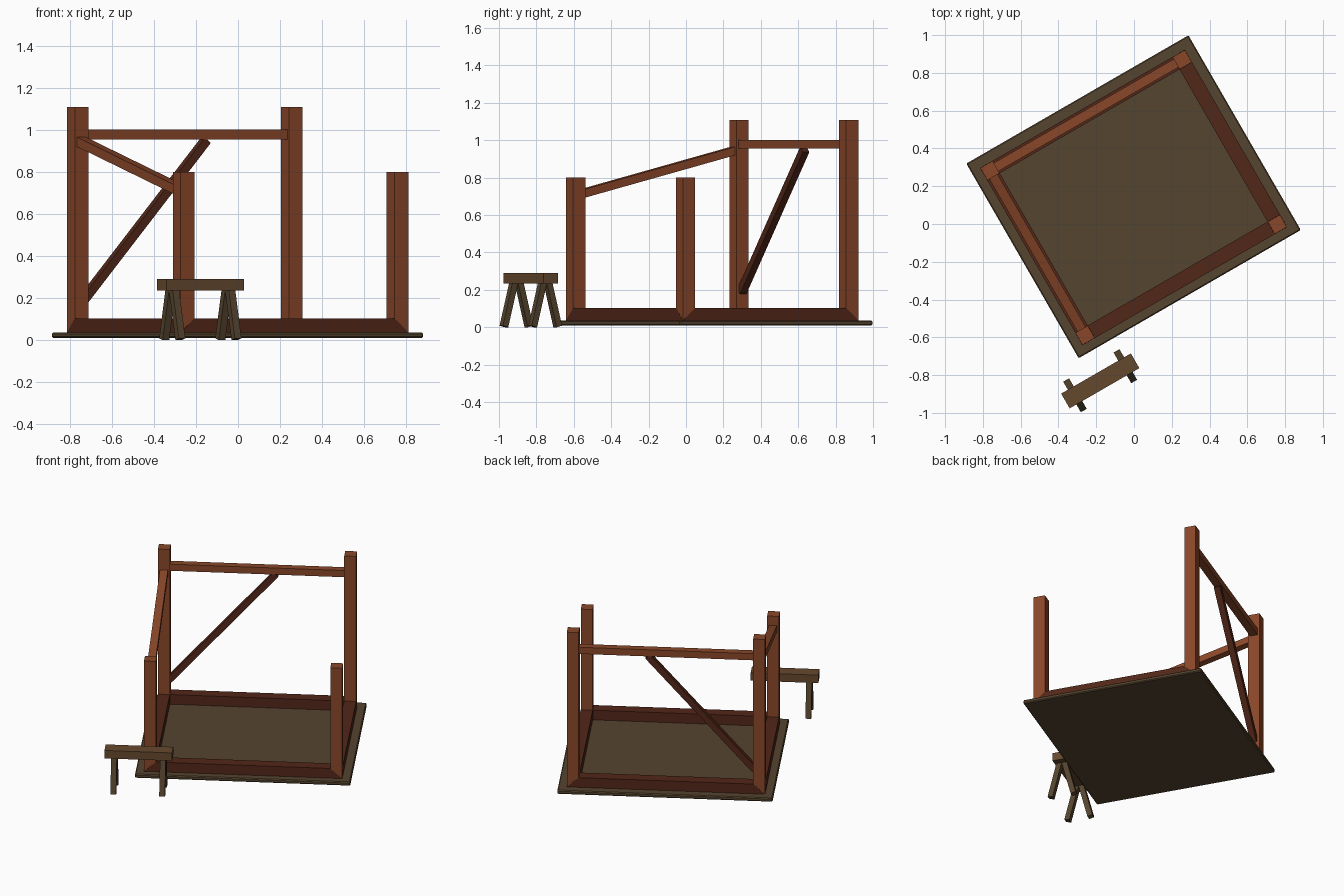
import bpy, bmesh, math
from mathutils import Vector, Matrix

if "Cube" in bpy.data.objects:
    bpy.data.objects.remove(bpy.data.objects["Cube"])

TURN = Matrix.Rotation(math.radians(30), 4, 'Z')  # whole model is turned 30 degrees


def material(name, rgb):
    m = bpy.data.materials.new(name)
    m.diffuse_color = (*rgb, 1)
    m.use_nodes = True
    m.node_tree.nodes["Principled BSDF"].inputs["Base Color"].default_value = m.diffuse_color
    return m


WOOD = material("red_wood", (0.25, 0.063, 0.022))
DARK = material("dark_red_wood", (0.085, 0.02, 0.009))
FLOOR = material("floor_wood", (0.092, 0.058, 0.028))
BENCH = material("bench_wood", (0.13, 0.066, 0.027))


def finish(bm, name, mat, bevel=0):
    if bevel:
        bmesh.ops.bevel(bm, geom=bm.edges[:], offset=bevel, segments=1, affect='EDGES')
    bmesh.ops.recalc_face_normals(bm, faces=bm.faces[:])
    bm.transform(TURN)
    me = bpy.data.meshes.new(name)
    bm.to_mesh(me)
    bm.free()
    me.materials.append(mat)
    ob = bpy.data.objects.new(name, me)
    bpy.context.collection.objects.link(ob)
    return ob


def box(name, lo, hi, mat, bevel=0):
    lo, hi = Vector(lo), Vector(hi)
    bm = bmesh.new()
    bmesh.ops.create_cube(bm, size=1, matrix=Matrix.Translation((lo + hi) / 2)
                          @ Matrix.Diagonal((*(hi - lo), 1)))
    return finish(bm, name, mat, bevel)


def beam(name, a, b, width, depth, mat):
    """Square-ended timber from a to b; width is horizontal."""
    a, b = Vector(a), Vector(b)
    d = (b - a).normalized()
    side = d.cross(Vector((0, 0, 1))).normalized()
    up = side.cross(d)
    rot = Matrix((side, d, up)).transposed().to_4x4()
    bm = bmesh.new()
    bmesh.ops.create_cube(bm, size=1, matrix=Matrix.Translation((a + b) / 2) @ rot
                          @ Matrix.Diagonal((width, (b - a).length, depth, 1)))
    return finish(bm, name, mat)


def sill(name, a, b, mat):
    """Ground timber between two post centres, ends mitred upwards."""
    a, b = Vector(a), Vector(b)
    d = (b - a).normalized()
    side = Vector((-d.y, d.x, 0)) * (H + 0.0006)
    e = d * (H + 0.0006)
    prof = [a - e, b + e, b + e + Vector((0, 0, 0.025)),
            b - e + Vector((0, 0, 0.092)), a + e + Vector((0, 0, 0.092)),
            a - e + Vector((0, 0, 0.025))]
    bm = bmesh.new()
    f = bm.faces.new([bm.verts.new(p - side) for p in prof])
    r = bmesh.ops.extrude_face_region(bm, geom=[f])
    bmesh.ops.translate(bm, vec=side * 2,
                        verts=[v for v in r['geom'] if isinstance(v, bmesh.types.BMVert)])
    return finish(bm, name, mat)


H = 0.0375                         # half a post
L, R, F, B = -0.519, 0.656, -0.381, 0.626  # post centre lines

# floor slab
box("floor_slab", (-0.609, -0.469, 0.01), (0.749, 0.721, 0.036), FLOOR, 0.006)

# corner posts: tall at the back, short at the front
for name, x, y, top in (("back_left_post", L, B, 1.108), ("back_right_post", R, B, 1.108),
                        ("front_left_post", L, F, 0.8), ("front_right_post", R, F, 0.8)):
    box(name, (x - H, y - H, 0.012), (x + H, y + H, top), WOOD)

# sill frame
Z = 0.011
for name, a, b in (("front_sill", (L, F, Z), (R, F, Z)), ("back_sill", (L, B, Z), (R, B, Z)),
                   ("left_sill", (L, F, Z), (L, B, Z)), ("right_sill", (R, F, Z), (R, B, Z))):
    sill(name, a, b, DARK)

# upper rails and brace
beam("back_rail", (L + 0.02, B, 0.978), (R - 0.02, B, 0.978), 0.05, 0.046, WOOD)
beam("sloping_side_rail", (L, B - 0.025, 0.945), (L, F + 0.025, 0.711), 0.05, 0.044, WOOD)
beam("diagonal_brace", (L + 0.03, B, 0.19), (0.185, B, 0.95), 0.04, 0.04, DARK)

# sawhorse bench
box("bench_top", (-0.783, -0.675, 0.235), (-0.357, -0.585, 0.29), BENCH)
for x, tag in ((-0.724, "left"), (-0.416, "right")):
    for s, end in ((-1, "front"), (1, "back")):
        beam(f"bench_{tag}_{end}_leg", (x, -0.629 + s * 0.077, 0.004),
             (x, -0.629 + s * 0.015, 0.245), 0.036, 0.034, FLOOR)
